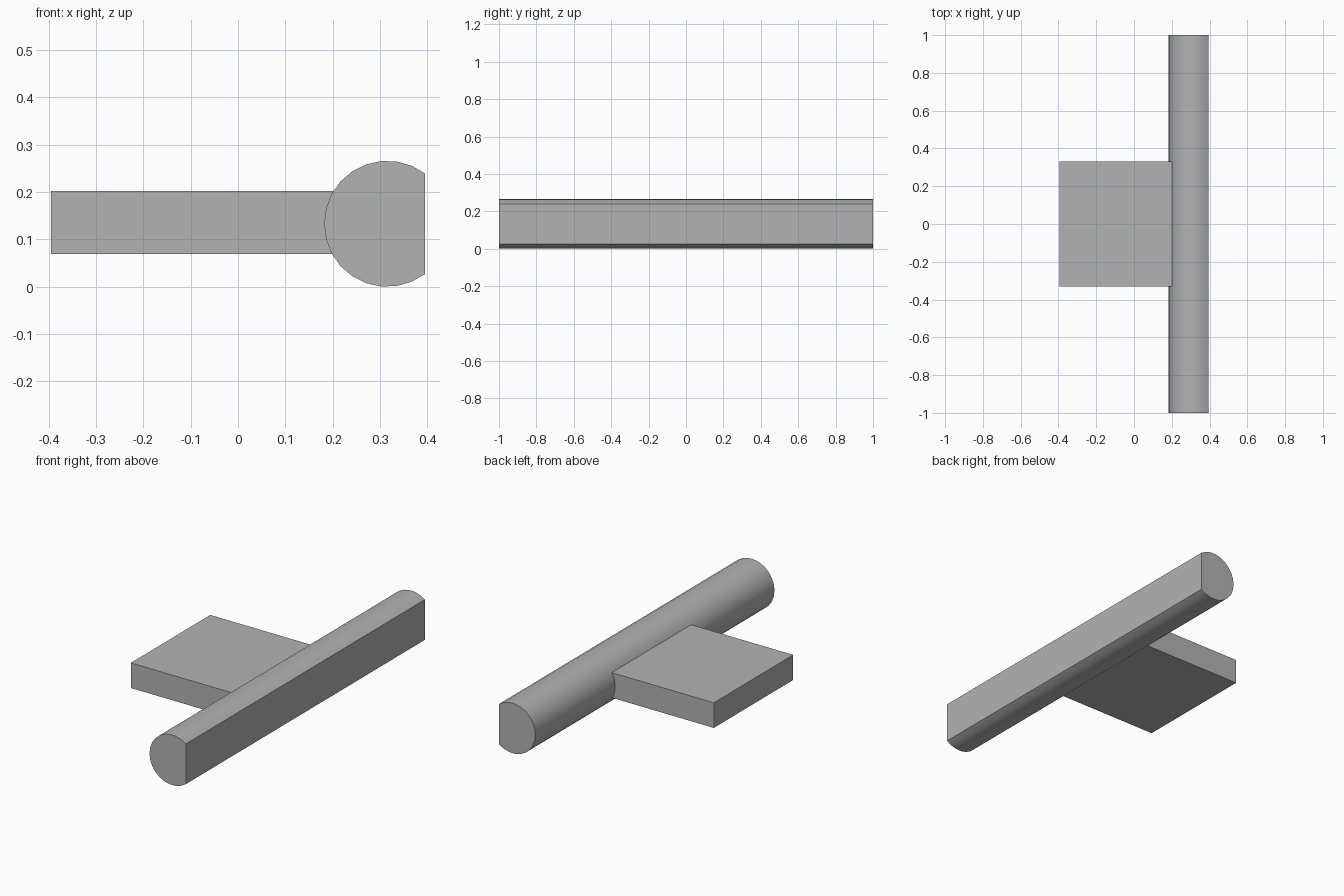
import bpy
import bmesh
from math import cos, sin, tau, radians

cube = bpy.data.objects.get("Cube")
if cube:
    bpy.data.objects.remove(cube, do_unlink=True)

grey = bpy.data.materials.new("plain grey")
grey.use_nodes = True
colour = (0.45, 0.45, 0.45, 1)
grey.diffuse_color = colour
grey.node_tree.nodes["Principled BSDF"].inputs["Base Color"].default_value = colour


def extrude_profile(name, profile, half_length):
    """Extrude an x-z outline along y, centred on y = 0."""
    bm = bmesh.new()
    face = bm.faces.new([bm.verts.new((x, -half_length, z)) for x, z in profile])
    moved = bmesh.ops.extrude_face_region(bm, geom=[face])["geom"]
    verts = [v for v in moved if isinstance(v, bmesh.types.BMVert)]
    bmesh.ops.translate(bm, verts=verts, vec=(0, 2 * half_length, 0))
    bmesh.ops.recalc_face_normals(bm, faces=bm.faces)
    mesh = bpy.data.meshes.new(name)
    bm.to_mesh(mesh)
    bm.free()
    mesh.materials.append(grey)
    obj = bpy.data.objects.new(name, mesh)
    bpy.context.collection.objects.link(obj)
    return obj


# Long round bar with one flat side
radius, centre_x, steps = 0.133, 0.315, 18
start = radians(53.2)
sweep = tau - 2 * start
arc = [start + sweep * i / steps for i in range(steps + 1)]
bar = extrude_profile(
    "flat_sided_bar",
    [(centre_x + radius * cos(a), radius + radius * sin(a)) for a in arc], 1.0)
bpy.context.view_layer.objects.active = bar
bar.select_set(True)
bpy.ops.object.shade_smooth_by_angle(angle=radians(30))

# Flat plate joining the round side of the bar
left, right, low, high = -0.395, 0.202, 0.069, 0.202
plate = extrude_profile(
    "side_plate", [(left, low), (right, low), (right, high), (left, high)], 0.332)
